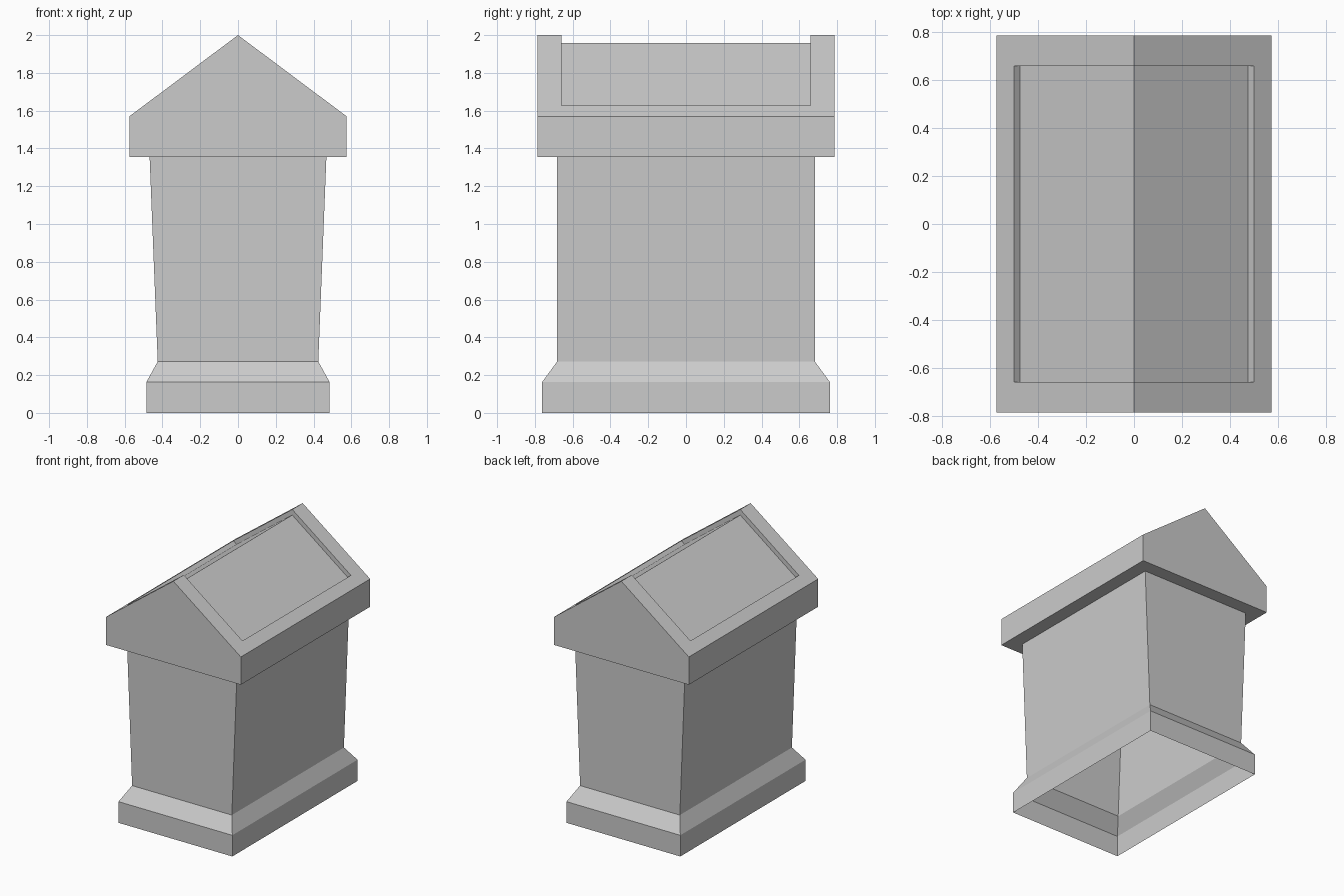
import bpy
import bmesh

cube = bpy.data.objects.get("Cube")
if cube:
    bpy.data.objects.remove(cube, do_unlink=True)

# Single stone colour
stone = bpy.data.materials.new("grey_stone")
stone.use_nodes = True
stone.diffuse_color = (0.6, 0.6, 0.6, 1)
stone.node_tree.nodes["Principled BSDF"].inputs["Base Color"].default_value = (0.6, 0.6, 0.6, 1)


def finish(name, bm):
    mesh = bpy.data.meshes.new(name)
    bm.to_mesh(mesh)
    bm.free()
    mesh.materials.append(stone)
    obj = bpy.data.objects.new(name, mesh)
    bpy.context.collection.objects.link(obj)
    return obj


def loft_shell(name, levels):
    """Open rectangular shell through (half width, half depth, height) levels."""
    bm = bmesh.new()
    rings = [[bm.verts.new((sx * x, sy * y, z))
              for sx, sy in ((-1, -1), (1, -1), (1, 1), (-1, 1))]
             for x, y, z in levels]
    for low, high in zip(rings, rings[1:]):
        for i in range(4):
            j = (i + 1) % 4
            bm.faces.new((low[i], low[j], high[j], high[i]))
    return finish(name, bm)


def prism(name, profile, half_depth):
    """Closed prism of an x-z profile running along y."""
    bm = bmesh.new()
    front = bm.faces.new([bm.verts.new((x, -half_depth, z)) for x, z in profile])
    extruded = bmesh.ops.extrude_face_region(bm, geom=[front], use_keep_orig=True)
    moved = [v for v in extruded["geom"] if isinstance(v, bmesh.types.BMVert)]
    bmesh.ops.translate(bm, verts=moved, vec=(0, 2 * half_depth, 0))
    bmesh.ops.recalc_face_normals(bm, faces=bm.faces)
    return finish(name, bm)


# Hollow plinth with sloped top, and flared body, both open underneath
loft_shell("plinth", [(0.485, 0.762, 0), (0.485, 0.762, 0.163), (0.425, 0.682, 0.272)])
loft_shell("body", [(0.425, 0.682, 0.272), (0.468, 0.682, 1.356)])

# Gabled roof block
roof = prism("roof", [(-0.575, 1.356), (0.575, 1.356), (0.575, 1.57), (0, 2), (-0.575, 1.57)], 0.787)

# Shallow recess folded over the ridge
cutter = prism("roof_recess_cutter",
               [(-0.475, 1.602), (0, 1.957), (0.475, 1.602), (0.525, 1.65),
                (0.525, 2.2), (-0.525, 2.2), (-0.525, 1.65)], 0.66)
cutter.hide_render = True
cut = roof.modifiers.new("recess", "BOOLEAN")
cut.operation = "DIFFERENCE"
cut.solver = "EXACT"
cut.object = cutter
bpy.context.view_layer.objects.active = roof
bpy.ops.object.modifier_apply(modifier=cut.name)
bpy.data.objects.remove(cutter, do_unlink=True)
